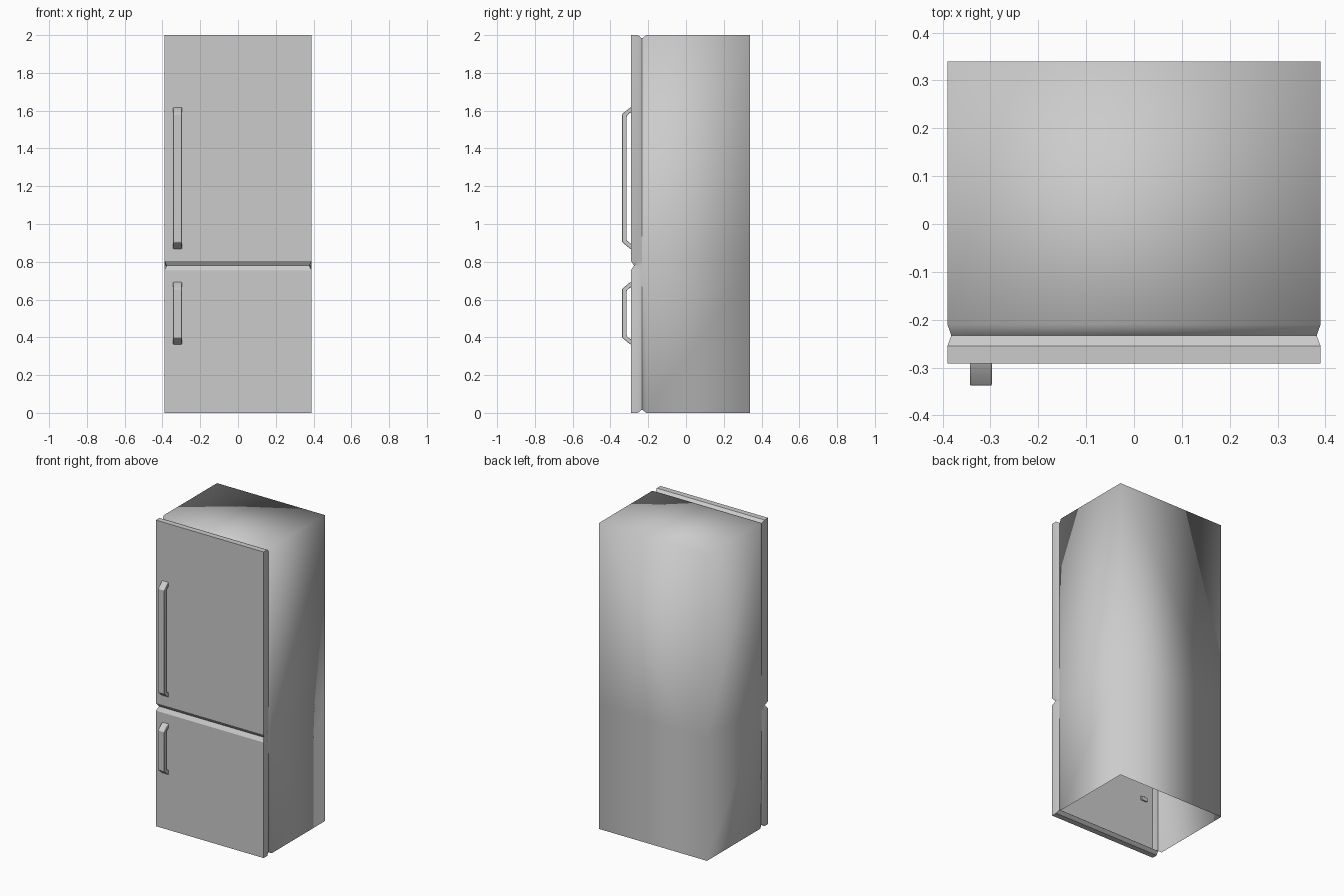
import bpy, bmesh, math

if "Cube" in bpy.data.objects:
    bpy.data.objects.remove(bpy.data.objects["Cube"])

W, H = 0.39, 2.0
SEAM = [0.755, 0.78, 0.805]          # V seam between the two doors


def finish(name, bm, angle=None):
    bmesh.ops.recalc_face_normals(bm, faces=bm.faces)
    me = bpy.data.meshes.new(name)
    bm.to_mesh(me)
    bm.free()
    ob = bpy.data.objects.new(name, me)
    bpy.context.collection.objects.link(ob)
    bpy.ops.object.select_all(action='DESELECT')
    ob.select_set(True)
    bpy.context.view_layer.objects.active = ob
    if angle is None:
        bpy.ops.object.shade_smooth()
    else:
        bpy.ops.object.shade_smooth_by_angle(angle=math.radians(angle))
    return ob


def ring(bm, y, dx=0.0, dz=0.0, seam_x=0.0, seam_y=0.0):
    """Outline at depth y: up the left side, then down the right side."""
    zs = [dz, *SEAM, H - dz]
    side = [(W - dx - (seam_x if i == 2 else 0), y + (seam_y if i == 2 else 0), z)
            for i, z in enumerate(zs)]
    pts = [(-x, yy, z) for x, yy, z in side] + side[::-1]
    return [bm.verts.new(p) for p in pts]


def bridge(bm, a, b, bottom=True):
    n = len(a)
    for i in range(n if bottom else n - 1):
        j = (i + 1) % n
        bm.faces.new((a[i], a[j], b[j], b[i]))


# Cabinet: closed back, open underneath, front rim dipping into the door gap
bm = bmesh.new()
back, rim, gap = ring(bm, 0.34), ring(bm, -0.21), ring(bm, -0.233, 0.008, 0.017)
bm.faces.new(back)
bridge(bm, back, rim, bottom=False)
bridge(bm, rim, gap)
finish("cabinet", bm)

# Doors: one front shell with a V seam running across it and round its sides
bm = bmesh.new()
gap = ring(bm, -0.233, 0.008, 0.017)
edge = ring(bm, -0.255, seam_x=0.012)
front = ring(bm, -0.292, seam_x=0.012, seam_y=0.017)
bridge(bm, gap, edge)
bridge(bm, edge, front)
for i in range(4):
    bm.faces.new((front[i], front[i + 1], front[8 - i], front[9 - i]))
finish("doors", bm, 30)


# Handles: bracket profile with slanted ends, extruded sideways
def handle(name, z0, z1):
    outer = [(-0.282, z0), (-0.297, z0 + 0.004), (-0.338, z0 + 0.038),
             (-0.338, z1 - 0.038), (-0.297, z1 - 0.004), (-0.282, z1)]
    inner = [(-0.282, z0 + 0.028), (-0.297, z0 + 0.032), (-0.314, z0 + 0.048),
             (-0.314, z1 - 0.048), (-0.297, z1 - 0.032), (-0.282, z1 - 0.028)]
    bm = bmesh.new()
    o = [bm.verts.new((-0.343, y, z)) for y, z in outer]
    i = [bm.verts.new((-0.343, y, z)) for y, z in inner]
    faces = [bm.faces.new((o[k], o[k + 1], i[k + 1], i[k])) for k in range(5)]
    new = bmesh.ops.extrude_face_region(bm, geom=faces)["geom"]
    moved = [v for v in new if isinstance(v, bmesh.types.BMVert)]
    bmesh.ops.translate(bm, vec=(0.046, 0, 0), verts=moved)
    ob = finish(name, bm, 35)
    bev = ob.modifiers.new("soft_edges", 'BEVEL')
    bev.width, bev.segments = 0.003, 2


handle("upper_handle", 0.866, 1.62)
handle("lower_handle", 0.36, 0.695)
